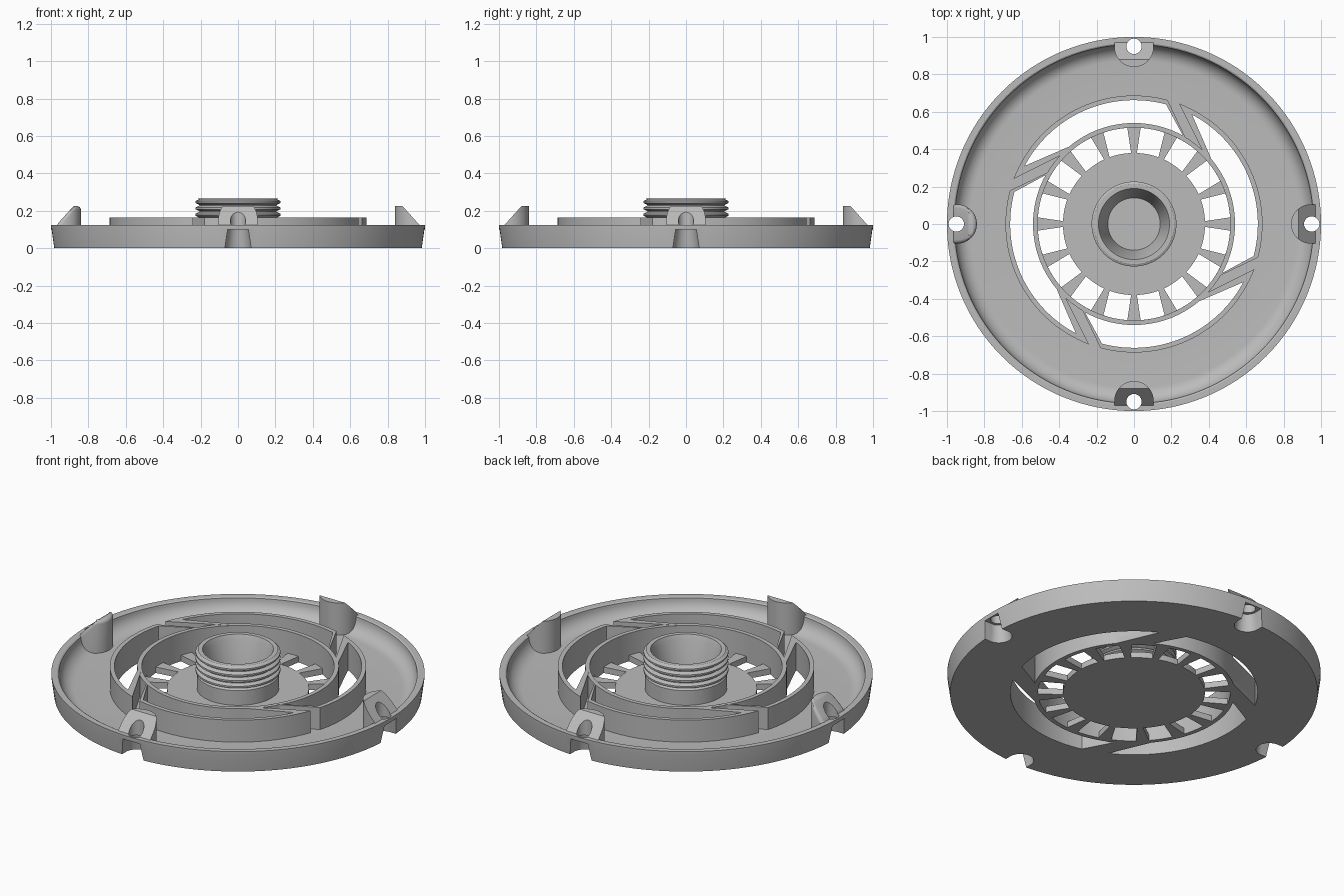
import bpy, bmesh
from math import sin, cos, pi, radians
from mathutils import Matrix, Vector

cube = bpy.data.objects.get("Cube")
if cube:
    bpy.data.objects.remove(cube, do_unlink=True)

grey = bpy.data.materials.new("plain_grey")
grey.use_nodes = True
grey.diffuse_color = (0.5, 0.5, 0.5, 1)
grey.node_tree.nodes["Principled BSDF"].inputs["Base Color"].default_value = (0.5, 0.5, 0.5, 1)

FLOOR, WALL_TOP = 0.035, 0.165


def finish(name, bm):
    bmesh.ops.remove_doubles(bm, verts=bm.verts, dist=1e-5)
    bmesh.ops.recalc_face_normals(bm, faces=bm.faces)
    mesh = bpy.data.meshes.new(name)
    bm.to_mesh(mesh)
    bm.free()
    mesh.materials.append(grey)
    obj = bpy.data.objects.new(name, mesh)
    bpy.context.collection.objects.link(obj)
    return obj


def activate(obj):
    bpy.ops.object.select_all(action='DESELECT')
    obj.select_set(True)
    bpy.context.view_layer.objects.active = obj


def smooth(obj):
    activate(obj)
    bpy.ops.object.shade_smooth_by_angle(angle=radians(30))


def cut(obj, cutters):
    activate(obj)
    for c in cutters:
        mod = obj.modifiers.new("cut", 'BOOLEAN')
        mod.operation, mod.solver, mod.object = 'DIFFERENCE', 'EXACT', c
        bpy.ops.object.modifier_apply(modifier=mod.name)


def lathe(name, profile, steps=128):
    """Spin an (r, z) profile round the z axis."""
    bm = bmesh.new()
    vs = [bm.verts.new((r, 0, z)) for r, z in profile]
    es = [bm.edges.new(p) for p in zip(vs, vs[1:])]
    bmesh.ops.spin(bm, geom=vs + es, cent=(0, 0, 0), axis=(0, 0, 1),
                   angle=2 * pi, steps=steps)
    return finish(name, bm)


def prism(bm, low, high, z0, z1):
    """Solid between a lower and an upper outline."""
    a = [bm.verts.new((x, y, z0)) for x, y in low]
    b = [bm.verts.new((x, y, z1)) for x, y in high]
    faces = [bm.faces.new(a), bm.faces.new(b)]
    n = len(a)
    faces += [bm.faces.new((a[i], a[(i + 1) % n], b[(i + 1) % n], b[i])) for i in range(n)]
    return faces


def tube(bm, inner, outer, z0, z1):
    """Wall between two matching outlines."""
    n = len(inner)
    rows = [[bm.verts.new((x, y, z)) for x, y in line]
            for line, z in ((inner, z0), (outer, z0), (outer, z1), (inner, z1))]
    for p, q in zip(rows, rows[1:] + rows[:1]):
        for i in range(n):
            j = (i + 1) % n
            bm.faces.new((p[i], p[j], q[j], q[i]))


def sector(r0, r1, inner_angles, outer_angles, n):
    """Outline bounded by two arcs, angles in degrees."""
    def arc(r, a, b):
        return [(r * cos(radians(a + (b - a) * i / n)), r * sin(radians(a + (b - a) * i / n)))
                for i in range(n + 1)]
    return arc(r1, *outer_angles) + arc(r0, *reversed(inner_angles))


def vent(turn, grow=0.0):
    """Swept crescent opening; grow widens it by the wall thickness."""
    r0, r1 = 0.54 - grow, 0.662 + grow

    def ends(r):
        t = (r - 0.54) / 0.122
        return (61 + 14 * t - 120 * grow + turn, 130 + 22 * t + 120 * grow + turn)
    return sector(r0, r1, ends(r0), ends(r1), 32)


def lug_plan(radius, out):
    """Half circle facing the centre with straight sides out to the rim (on +y)."""
    arc = [(radius * cos(pi + pi * i / 24), 0.945 + radius * sin(pi + pi * i / 24))
           for i in range(25)]
    return arc + [(radius, out), (-radius, out)]


def turned(bm, faces, angle):
    verts = list({v for f in faces for v in f.verts})
    bmesh.ops.rotate(bm, verts=verts, cent=(0, 0, 0), matrix=Matrix.Rotation(angle, 3, 'Z'))


# Cutters: vents and spoke windows, lug pockets, screw holes
bm = bmesh.new()
for k in range(4):
    line = vent(90 * k)
    prism(bm, line, line, -0.1, 0.4)
for k in range(16):
    mid = 22.5 * k + 11.25
    line = sector(0.38, 0.515, (mid - 8.9, mid + 8.9), (mid - 7.3, mid + 7.3), 4)
    prism(bm, line, line, -0.1, 0.1)
openings = finish("opening_cutter", bm)

bm = bmesh.new()
for k in range(4):
    turned(bm, prism(bm, lug_plan(0.072, 1.1), lug_plan(0.055, 1.1), -0.01, 0.1), k * pi / 2)
pockets = finish("pocket_cutter", bm)

bm = bmesh.new()
for k in range(4):
    bmesh.ops.create_cone(bm, cap_ends=True, segments=32, radius1=0.041, radius2=0.041, depth=0.8,
                          matrix=Matrix.Rotation(k * pi / 2, 4, 'Z') @ Matrix.Translation((0, 0.95, 0)))
holes = finish("hole_cutter", bm)
cutters = [openings, pockets, holes]
for c in cutters:
    c.hide_render = True

# Dish with a thin rim and a rounded inner corner
cove = [(0.875 + 0.085 * cos(t * pi / 16), 0.12 - 0.085 * sin(t * pi / 16)) for t in range(9)]
dish = lathe("dish", [(0, 0), (0.985, 0), (1, 0.112), (1, 0.125), (0.968, 0.125)]
             + cove + [(0, FLOOR)])
cut(dish, cutters)
smooth(dish)

# Walls round the vents
bm = bmesh.new()
for k in range(4):
    tube(bm, vent(90 * k), vent(90 * k, 0.025), 0.03, WALL_TOP)
smooth(finish("vent_walls", bm))

# Inner ring round the spokes
smooth(lathe("inner_ring", [(0.515, 0.03), (0.539, 0.03), (0.539, WALL_TOP - 0.001),
                            (0.515, WALL_TOP - 0.001), (0.515, 0.03)]))

# Threaded hub with a tapered blind bore
thread = []
for k in range(4):
    z = 0.13 + 0.034 * k
    thread += [(0.207, z), (0.227, z + 0.01), (0.227, z + 0.02), (0.207, z + 0.03)]
smooth(lathe("threaded_hub", [(0, 0.02), (0.22, 0.02), (0.22, 0.122)] + thread
             + [(0.215, 0.265), (0.19, 0.265), (0.18, 0.24), (0.14, 0.05), (0, 0.05)], 96))

# Mounting lugs with a sloped outer face; the left-hand one of the top plan is rounded
for k, side in enumerate(("back", "right", "front", "left")):
    rounded = side == "right"
    bm = bmesh.new()
    plan = lug_plan(0.105, 0.972)
    prism(bm, plan, plan, 0.01, 0.225)
    res = bmesh.ops.bisect_plane(bm, geom=bm.verts[:] + bm.edges[:] + bm.faces[:],
                                 plane_co=(0, 0.88, 0.225), plane_no=Vector((0, 0.1, 0.09)),
                                 clear_outer=True)
    bmesh.ops.holes_fill(bm, edges=[e for e in bm.edges if e.is_boundary], sides=0)
    if rounded:
        bmesh.ops.recalc_face_normals(bm, faces=bm.faces)
        rim = [e for e in bm.edges if min(v.co.z for v in e.verts) > 0.1
               and e.calc_face_angle(0) > 0.4]
        bmesh.ops.bevel(bm, geom=rim, offset=0.02, segments=4, profile=0.5, affect='EDGES')
    bmesh.ops.rotate(bm, verts=bm.verts, cent=(0, 0, 0), matrix=Matrix.Rotation(k * pi / 2, 3, 'Z'))
    lug = finish(side + "_lug", bm)
    cut(lug, [pockets, holes])
    smooth(lug)

for c in cutters:
    bpy.data.objects.remove(c, do_unlink=True)
